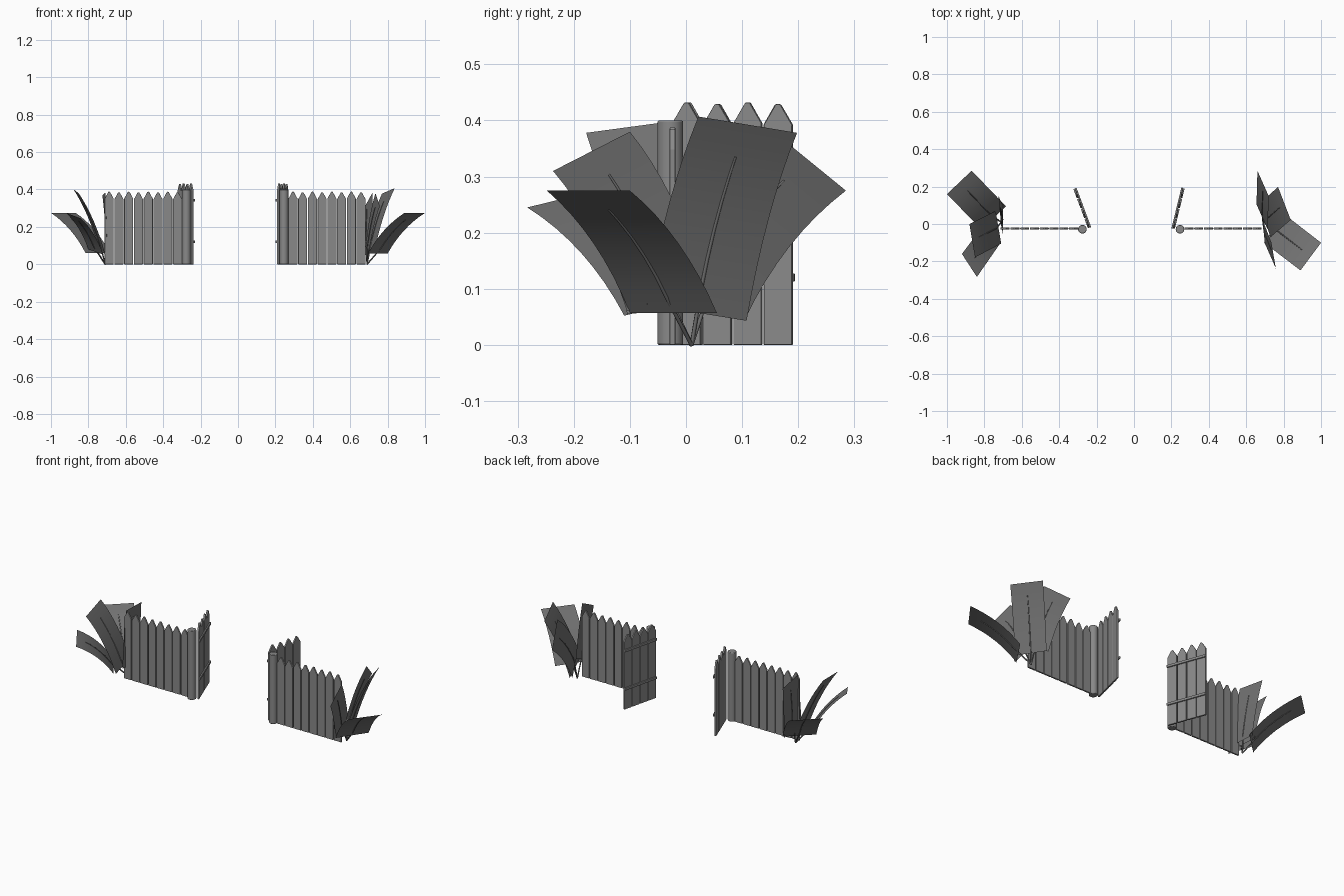
import bpy, bmesh, math
from mathutils import Vector, Matrix

if "Cube" in bpy.data.objects:
    bpy.data.objects.remove(bpy.data.objects["Cube"])


def tone(name, v):
    m = bpy.data.materials.new(name)
    m.diffuse_color = (v, v, v, 1)
    m.use_nodes = True
    m.node_tree.nodes["Principled BSDF"].inputs["Base Color"].default_value = m.diffuse_color
    return m


wood = tone("wood_grey", .25)
foliage = tone("leaf_grey", .17)


def finish(bm, name, bevel=0.0, mat=wood):
    me = bpy.data.meshes.new(name)
    bm.to_mesh(me)
    bm.free()
    me.materials.append(mat)
    ob = bpy.data.objects.new(name, me)
    bpy.context.collection.objects.link(ob)
    if bevel:
        m = ob.modifiers.new("soft_edges", 'BEVEL')
        m.width, m.segments, m.limit_method = bevel, 2, 'ANGLE'
    return ob


def picket(bm, x, w, top, t):
    # pointed board: outline extruded through its thickness
    h = w / 2
    pts = [(-h, 0), (h, 0), (h, top - .037), (.004, top), (-.004, top), (-h, top - .037)]
    f = bm.faces.new([bm.verts.new((x + a, -t / 2, z)) for a, z in pts])
    new = bmesh.ops.extrude_face_region(bm, geom=[f])['geom']
    bmesh.ops.translate(bm, vec=(0, t, 0), verts=[v for v in new if isinstance(v, bmesh.types.BMVert)])


def board_row(name, a, b, count, top, rail_side=0):
    a, b = Vector((*a, 0)), Vector((*b, 0))
    d = b - a
    pitch = d.length / count
    bm = bmesh.new()
    for i in range(count):
        picket(bm, (i + .5) * pitch, pitch - .004, top - .003 * (i % 2), .010)
    bmesh.ops.recalc_face_normals(bm, faces=bm.faces)
    place = Matrix.Translation(a) @ Matrix.Rotation(math.atan2(d.y, d.x), 4, 'Z')
    finish(bm, name, .002).matrix_world = place
    # cross rails on the gate
    if rail_side:
        for z in (.12, .342):
            bm = bmesh.new()
            m = Matrix.Translation((d.length / 2, rail_side * .009, z)) @ Matrix.Diagonal((d.length, .008, .014, 1))
            bmesh.ops.create_cube(bm, size=1, matrix=m)
            finish(bm, name + "_rail", .002).matrix_world = place


def post(name, x):
    bm = bmesh.new()
    bmesh.ops.create_cone(bm, cap_ends=True, segments=24, radius1=.023, radius2=.023, depth=.4,
                          matrix=Matrix.Translation((x, -.028, .2)))
    ob = finish(bm, name, .003)
    bpy.context.view_layer.objects.active = ob
    ob.select_set(True)
    bpy.ops.object.shade_smooth_by_angle()
    ob.select_set(False)


def leaf(name, root, base, tip):
    # curved sheet swept from base edge to tip edge, with a midrib stem
    b0, b1, t0, t1 = [Vector(p) for p in (*base, *tip)]
    out = (t0 + t1 - b0 - b1) / 2
    push = Vector((-out.x * .12, -out.y * .12, .03))

    def at(b, t, s):
        return (1 - s) ** 2 * b + 2 * s * (1 - s) * ((b + t) / 2 + push) + s * s * t

    n = 8
    bm = bmesh.new()
    rows = [[bm.verts.new(at(b, t, i / n)) for b, t in ((b0, t0), (b1, t1))] for i in range(n + 1)]
    for r, q in zip(rows, rows[1:]):
        bm.faces.new((r[0], r[1], q[1], q[0]))
    ob = finish(bm, name, mat=foliage)
    for p in ob.data.polygons:
        p.use_smooth = True
    cu = bpy.data.curves.new(name + "_stem", 'CURVE')
    cu.dimensions = '3D'
    cu.bevel_depth, cu.bevel_resolution, cu.use_fill_caps = .0035, 1, True
    path = [Vector(root)] + [at((b0 + b1) / 2, (t0 + t1) / 2, s) for s in (.1, .25, .4, .55, .7, .8)]
    sp = cu.splines.new('POLY')
    sp.points.add(len(path) - 1)
    for i, p in enumerate(path):
        sp.points[i].co = (*p, 1)
        sp.points[i].radius = 1.1 - .6 * i / len(path)
    cu.materials.append(foliage)
    bpy.context.collection.objects.link(bpy.data.objects.new(name + "_stem", cu))


# fences, posts and open gates
board_row("left_fence", (-.715, -.024), (-.297, -.024), 8, .388)
board_row("right_fence", (.268, -.024), (.684, -.024), 8, .388)
post("left_post", -.276)
post("right_post", .246)
board_row("left_gate", (-.241, -.022), (-.32, .190), 4, .432, -1)
board_row("right_gate", (.213, -.026), (.266, .192), 4, .432, 1)

# right plant: (base edge), (tip edge)
right = [
    (((.80, .055, .057), (.695, -.10, .057)), ((1.0, -.10, .275), (.89, -.248, .275))),
    (((.73, -.07, .072), (.67, .108, .043)), ((.838, .022, .407), (.77, .198, .378))),
    (((.715, -.03, .15), (.655, .105, .045)), ((.72, .15, .385), (.66, .285, .275))),
    (((.685, .03, .12), (.70, -.105, .06)), ((.735, -.10, .38), (.758, -.237, .31))),
]
# left plant
left = [
    (((-.815, -.03, .06), (-.685, .095, .06)), ((-1.0, .16, .275), (-.868, .285, .275))),
    (((-.74, .07, .07), (-.71, -.105, .055)), ((-.88, .0, .402), (-.85, -.178, .378))),
    (((-.80, .0, .08), (-.72, -.11, .052)), ((-.92, -.16, .275), (-.84, -.283, .245))),
    (((-.70, .10, .06), (-.70, -.06, .07)), ((-.725, .15, .37), (-.71, -.01, .385))),
]
for side, root, leaves in (("right", (.69, .01, 0), right), ("left", (-.71, .01, 0), left)):
    for i, (base, tip) in enumerate(leaves):
        leaf(f"{side}_plant_leaf_{i + 1}", root, base, tip)
